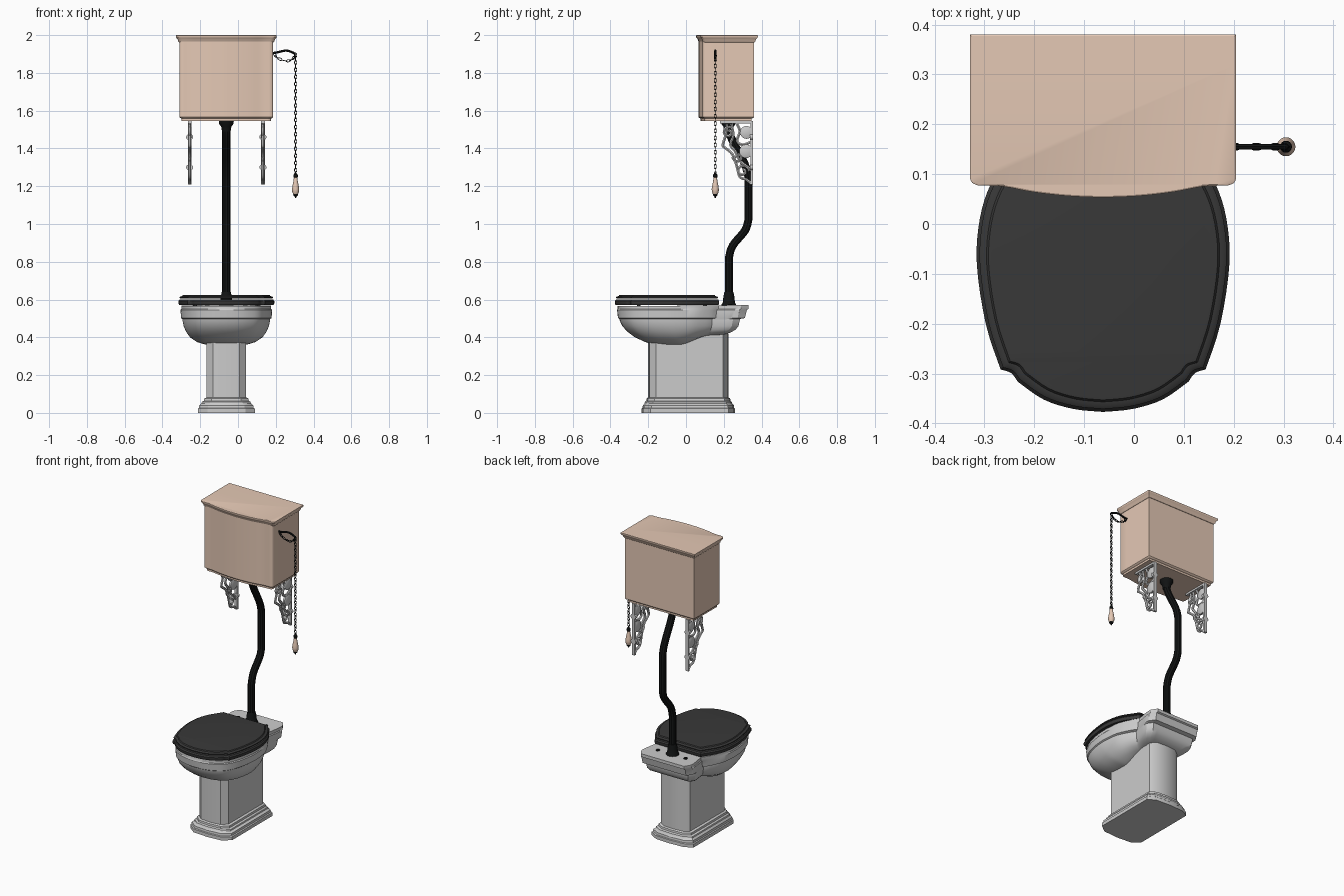
import bpy, bmesh, math
from mathutils import Vector

if "Cube" in bpy.data.objects:
    bpy.data.objects.remove(bpy.data.objects["Cube"])

CX = -0.062  # centre line of pan and cistern


def material(name, rgb):
    m = bpy.data.materials.new(name)
    m.diffuse_color = (*rgb, 1)
    m.use_nodes = True
    m.node_tree.nodes["Principled BSDF"].inputs["Base Color"].default_value = m.diffuse_color
    return m


BEIGE = material("beige", (0.78, 0.58, 0.46))
DARK = material("dark_grey", (0.04, 0.04, 0.04))
BLACK = material("black", (0.006, 0.007, 0.007))


def finish(ob, mat):
    if mat:
        ob.data.materials.append(mat)
    bpy.ops.object.select_all(action='DESELECT')
    ob.select_set(True)
    bpy.context.view_layer.objects.active = ob
    if ob.type == 'CURVE':
        bpy.ops.object.convert(target='MESH')
    bpy.ops.object.shade_smooth_by_angle(angle=math.radians(32))
    return bpy.context.object


def smooth(pts, n=4):
    """Catmull-Rom through the points; a doubled point makes a corner."""
    p = [Vector(q) for q in pts]
    p = [p[0]] + p + [p[-1]]
    out = [p[0]]
    for a, b, c, d in zip(p, p[1:], p[2:], p[3:]):
        if (b - c).length < 1e-6:
            continue
        for i in range(1, n + 1):
            t = i / n
            out.append(0.5 * (2 * b + (c - a) * t + (2 * a - 5 * b + 4 * c - d) * t * t
                              + (3 * b - a - 3 * c + d) * t ** 3))
    return out


def mirrored(half):
    """Half outline from front centre to back centre -> closed outline."""
    return [(p[0], p[1]) for p in half] + [(-p[0], p[1]) for p in half[-2:0:-1]]


def fit(outline, z, w, y0, y1, zb=None):
    """Outline fitted to half width w and depth y0..y1; zb lifts the back."""
    mw = max(p[0] for p in outline)
    a, b = min(p[1] for p in outline), max(p[1] for p in outline)
    ring = []
    for x, y in outline:
        t = (y - a) / (b - a)
        s = max(0, min(1, (t - 0.4) / 0.5))
        s = s * s * (3 - 2 * s)
        ring.append((CX + x * w / mw, y0 + (y1 - y0) * t, z + ((zb if zb is not None else z) - z) * s))
    return ring


def loft(name, rings, mat=None, wrap=False):
    bm = bmesh.new()
    vs = [[bm.verts.new(p) for p in r] for r in rings]
    n = len(vs[0])
    for a, b in zip(vs, vs[1:] + ([vs[0]] if wrap else [])):
        for i in range(n):
            bm.faces.new((a[i], a[(i + 1) % n], b[(i + 1) % n], b[i]))
    if not wrap:
        bm.faces.new(vs[0])
        bm.faces.new(vs[-1])
    bmesh.ops.recalc_face_normals(bm, faces=bm.faces)
    me = bpy.data.meshes.new(name)
    bm.to_mesh(me)
    bm.free()
    ob = bpy.data.objects.new(name, me)
    bpy.context.collection.objects.link(ob)
    return finish(ob, mat)


def lathe(name, x, y, profile, mat=None, n=20):
    return loft(name, [[(x + r * math.cos(k * math.tau / n), y + r * math.sin(k * math.tau / n), z)
                        for k in range(n)] for r, z in profile], mat)


def tubes(name, paths, r, mat=None, cyclic=False, res=3):
    cu = bpy.data.curves.new(name, 'CURVE')
    cu.dimensions = '3D'
    cu.bevel_depth, cu.bevel_resolution, cu.use_fill_caps = r, res, True
    for path in paths:
        sp = cu.splines.new('POLY')
        sp.points.add(len(path) - 1)
        for q, p in zip(sp.points, path):
            q.co = (*p, 1)
        sp.use_cyclic_u = cyclic
    ob = bpy.data.objects.new(name, cu)
    bpy.context.collection.objects.link(ob)
    return finish(ob, mat)


def box(name, lo, hi, mat=None):
    return loft(name, [[(lo[0], lo[1], z), (hi[0], lo[1], z), (hi[0], hi[1], z), (lo[0], hi[1], z)]
                       for z in (lo[2], hi[2])], mat)


# pedestal with stepped plinth
ped = mirrored([(0, -.212), (.07, -.205), (.105, -.17), (.105, .195), (.07, .22), (0, .225)])
loft("pedestal", [fit(ped, z, .105 + d, -.2 - .75 * d, .225 + .75 * d) for z, d in
                  [(0, .046), (.022, .046), (.026, .04), (.04, .038), (.05, .026), (.058, .024),
                   (.064, .014), (.076, .012), (.082, 0), (.42, 0)]])

# pan: rounded bowl in front, narrow shelf behind, hollow basin
pan = mirrored(smooth([(0, -.365), (.06, -.36), (.12, -.34), (.175, -.3), (.215, -.22), (.235, -.12),
                       (.237, -.04), (.225, .05), (.19, .13), (.165, .17), (.165, .17), (.178, .25),
                       (.18, .29), (.18, .29), (.155, .33), (.155, .33), (0, .33)]))
loft("pan", [fit(pan, *a) for a in [
    (.36, .09, -.14, .12, .40), (.363, .115, -.175, .16, .408), (.375, .155, -.215, .2, .415),
    (.40, .192, -.27, .235, .425), (.43, .213, -.31, .262, .44), (.46, .226, -.338, .278, .46),
    (.492, .232, -.352, .285, .492), (.497, .232, -.353, .285, .497), (.502, .24, -.36, .312, .502),
    (.545, .242, -.365, .322, .545), (.55, .238, -.362, .331, .55), (.567, .238, -.362, .331, .57),
    (.567, .175, -.29, .12), (.54, .17, -.285, .115), (.45, .12, -.22, .06), (.41, .06, -.14, .0)]])

# seat and cover
rim = mirrored(smooth([(0, -.377), (.06, -.371), (.12, -.352), (.172, -.316), (.172, -.316), (.185, -.299),
                       (.206, -.292), (.206, -.292), (.236, -.2), (.254, -.08), (.248, .01), (.226, .08),
                       (.185, .145), (.165, .176), (.165, .176), (0, .176)]))


def inset(z, d):
    return fit(rim, z, .254 - d, -.377 + d, .176 - d)


loft("seat_ring", [inset(.572, .004), inset(.58, 0), inset(.592, 0), inset(.6, .006),
                   inset(.6, .07), inset(.592, .078), inset(.574, .078)], DARK, wrap=True)
loft("seat_cover", [inset(.606, .012), inset(.609, .006), inset(.613, .006), inset(.617, .012),
                    inset(.618, .02), inset(.624, .024), inset(.625, .03)], DARK)

# bolts and spacers on the shelf
for i, s in enumerate((-1, 1)):
    lathe(f"shelf_bolt_{i}", CX + s * .1, .235, [(.012, .56), (.012, .573), (.007, .577)], BLACK, 12)
    for j, y in enumerate((-.25, .1)):
        lathe(f"seat_buffer_{i}{j}", CX + s * .165, y, [(.01, .56), (.01, .578)], DARK, 8)

# flush pipe with flared ends
path = smooth([(.225, 1.54), (.225, 1.5), (.247, 1.44), (.31, 1.32), (.33, 1.25), (.33, 1.25),
               (.33, 1.02), (.33, 1.02), (.312, .965), (.247, .885), (.227, .82), (.227, .82), (.227, .57)], 5)
tubes("flush_pipe", [[(CX, y, z) for y, z in path]], .022, BLACK)
lathe("pipe_foot", CX, .227, [(.038, .567), (.038, .575), (.032, .585), (.029, .615), (.024, .64)], BLACK)
lathe("pipe_collar", CX, .225, [(.023, 1.49), (.027, 1.515), (.038, 1.53), (.04, 1.548)], BLACK)

# cistern body, foot moulding and bow-fronted cover
tank = mirrored(smooth([(0, .054), (.07, .057), (.14, .065), (.2, .076), (.25, .078), (.25, .078),
                        (.262, .083), (.267, .092), (.267, .092), (.267, .38), (.267, .38), (0, .38)]))
loft("cistern_body", [fit(tank, z, .248 - d, .066 + d, .36 - d) for z, d in
                      [(1.545, .012), (1.558, .012), (1.561, .004), (1.566, 0), (1.975, 0)]], BEIGE)
loft("cistern_cover", [fit(tank, z, .267 - d, .053 + d, .38 - d) for z, d in
                       [(1.962, .017), (1.968, .012), (1.977, .01), (1.985, .003), (1.99, 0), (1.998, 0), (2, .003)]],
     BEIGE)


# ornate wall brackets: plates, scrolls and bosses in the y-z plane
def arc(cy, cz, r0, r1, a0, a1, n=18):
    return [(cy + (r0 + (r1 - r0) * i / n) * math.cos(math.radians(a0 + (a1 - a0) * i / n)),
             cz + (r0 + (r1 - r0) * i / n) * math.sin(math.radians(a0 + (a1 - a0) * i / n))) for i in range(n + 1)]


scrolls = [smooth([(.215, 1.53), (.213, 1.48), (.195, 1.42), (.205, 1.405), (.245, 1.37), (.268, 1.31),
                   (.285, 1.25), (.32, 1.235), (.345, 1.215)]),
           smooth([(.24, 1.53), (.25, 1.47), (.235, 1.42), (.26, 1.385), (.29, 1.33), (.345, 1.29)]),
           smooth([(.27, 1.53), (.285, 1.49), (.27, 1.44), (.3, 1.42), (.345, 1.435)]),
           arc(.225, 1.485, .03, .008, 60, 480), arc(.3, 1.28, .035, .008, 0, 450),
           arc(.275, 1.355, .028, .006, 180, 560)]
for i, x in enumerate((CX - .194, CX + .194)):
    tubes(f"bracket_scrolls_{i}", [[(x, y, z) for y, z in s] for s in scrolls], .008, res=1)
    box(f"bracket_top_{i}", (x - .01, .18, 1.533), (x + .01, .355, 1.545))
    box(f"bracket_back_{i}", (x - .01, .342, 1.21), (x + .01, .355, 1.54))
    for j, (y, z, r) in enumerate([(.32, 1.485, .034), (.318, 1.385, .036)]):
        loft(f"bracket_rosette_{i}{j}", [[(x + dx, y + k * math.cos(a * math.tau / 20), z + k * math.sin(a * math.tau / 20))
                                          for a in range(20)] for dx, k in
                                         [(-.009, r - .005), (-.006, r), (.006, r), (.009, r - .005)]])
    for j, z in enumerate((1.46, 1.3)):
        loft(f"bracket_lug_{i}{j}", [[(x + .019 * math.cos(a * math.tau / 14), y, z + .016 * math.sin(a * math.tau / 14))
                                      for a in range(14)] for y in (.338, .355)])

# flush lever, chain and pull handle
PX, PY = .305, .155
tubes("flush_lever", [smooth([(.17, PY, 1.905), (.2, PY, 1.907), (.25, PY, 1.918), (.28, PY, 1.912), (PX, PY, 1.9)])],
      .006, BLACK, res=2)


def link(c, d, flip):
    d = d.normalized()
    side = Vector((0, 1, 0)) if flip else d.cross(Vector((0, 1, 0)))
    return [c + d * .0125 * math.cos(k * math.tau / 10) + side * .006 * math.sin(k * math.tau / 10) for k in range(10)]


down = Vector((0, 0, 1))
links = [link(Vector((PX, PY, 1.893 - .019 * i)), down, i % 2) for i in range(34)]
sag = smooth([(.193, PY, 1.9), (.21, PY, 1.878), (.258, PY, 1.862), (.29, PY, 1.874), (PX, PY, 1.895)], 2)
links += [link((a + b) / 2, b - a, i % 2) for i, (a, b) in enumerate(zip(sag, sag[1:]))]
tubes("chain", links, .0022, BLACK, cyclic=True, res=1)
lathe("handle_cap", PX, PY, [(.004, 1.27), (.011, 1.262), (.012, 1.25), (.009, 1.245)], BLACK, 16)
lathe("pull_handle", PX, PY, [(.009, 1.248), (.011, 1.23), (.016, 1.205), (.019, 1.185), (.018, 1.17),
                              (.012, 1.157)], BEIGE)
lathe("handle_tip", PX, PY, [(.013, 1.158), (.011, 1.15), (.005, 1.146), (.003, 1.138)], BLACK, 16)
